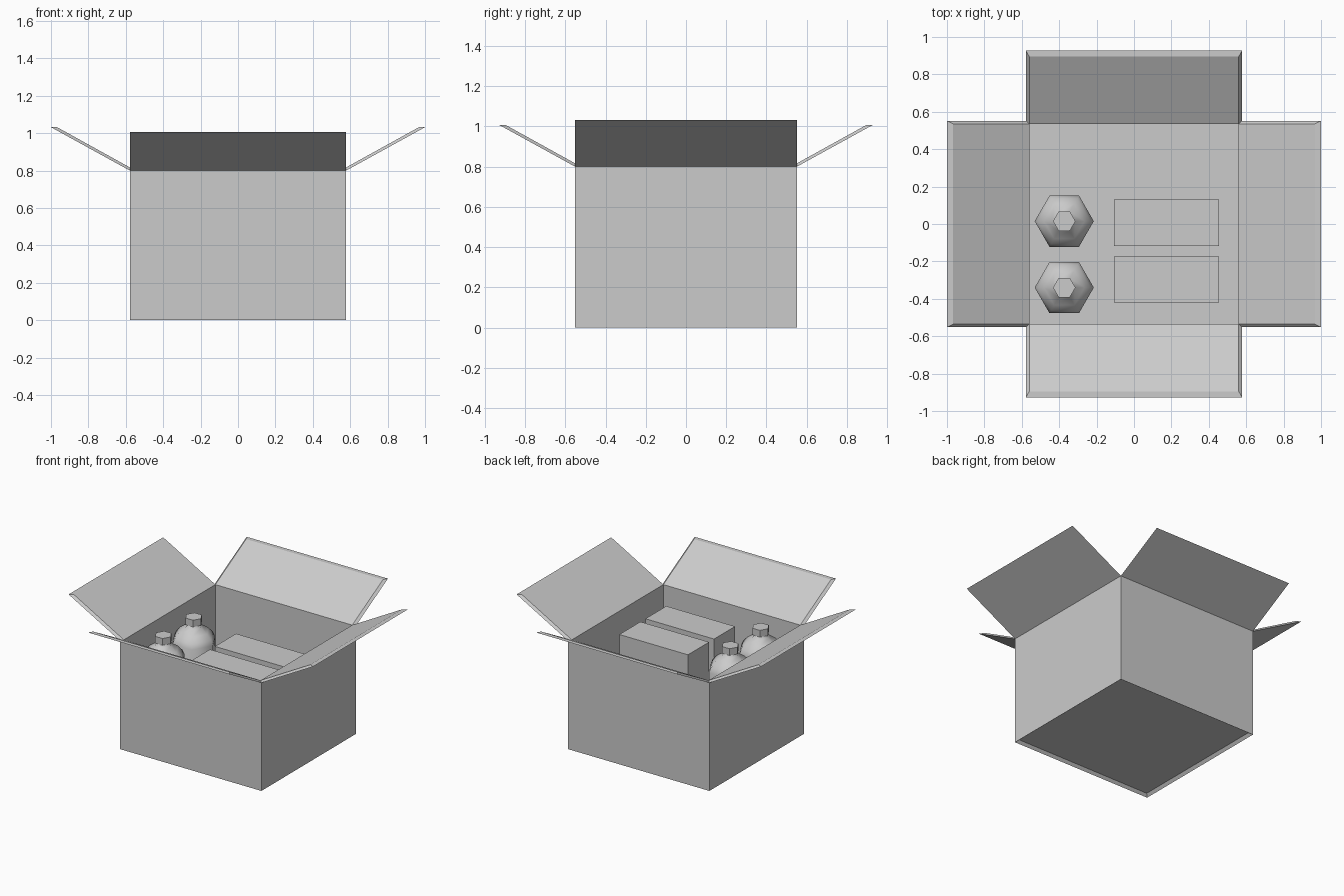
import bpy, bmesh
from math import cos, sin, pi

if "Cube" in bpy.data.objects:
    bpy.data.objects.remove(bpy.data.objects["Cube"])

HX, HY, H = 0.578, 0.552, 0.80      # outer half sizes and wall height
IX, IY = 0.560, 0.535               # inner half sizes
FLOOR = 0.02


def make(name, verts, faces):
    me = bpy.data.meshes.new(name)
    bm = bmesh.new()
    vs = [bm.verts.new(v) for v in verts]
    for f in faces:
        bm.faces.new([vs[i] for i in f])
    bmesh.ops.recalc_face_normals(bm, faces=bm.faces[:])
    bm.to_mesh(me)
    bm.free()
    ob = bpy.data.objects.new(name, me)
    bpy.context.collection.objects.link(ob)
    return ob


def loft(name, rings, closed=False, caps=True):
    """Join rings of equal length; closed joins the last ring to the first."""
    n, m = len(rings[0]), len(rings)
    faces = []
    for r in range(m if closed else m - 1):
        a, b = r * n, ((r + 1) % m) * n
        faces += [(a + i, a + (i + 1) % n, b + (i + 1) % n, b + i) for i in range(n)]
    if caps and not closed:
        faces += [tuple(range(n)), tuple(range((m - 1) * n, m * n))]
    return make(name, [v for ring in rings for v in ring], faces)


def rect(x0, x1, y0, y1, z):
    return [(x0, y0, z), (x1, y0, z), (x1, y1, z), (x0, y1, z)]


def block(name, x0, x1, y0, y1, z0, z1):
    return loft(name, [rect(x0, x1, y0, y1, z0), rect(x0, x1, y0, y1, z1)])


# Carton walls, with mitred top and bottom rims
loft("carton_walls", [rect(-HX, HX, -HY, HY, 0), rect(-HX, HX, -HY, HY, H),
                      rect(-IX, IX, -IY, IY, H + 0.007),
                      rect(-IX, IX, -IY, IY, FLOOR)], closed=True)
block("carton_floor", -IX, IX, -IY, IY, FLOOR, FLOOR + 0.015)


# Open flaps: outer sheet plus inner sheet with inset edges
def flap(name, base, tip, inner_base, inner_tip, w, wi, place):
    outer = [(base[0], -w, base[1]), (tip[0], -w, tip[1]),
             (tip[0], w, tip[1]), (base[0], w, base[1])]
    inner = [(inner_base[0], -wi, inner_base[1]), (inner_tip[0], -wi, inner_tip[1]),
             (inner_tip[0], wi, inner_tip[1]), (inner_base[0], wi, inner_base[1])]
    loft(name, [[place(*v) for v in outer], [place(*v) for v in inner]])


for s, side, end in ((-1, "left", "front"), (1, "right", "back")):
    flap(side + "_flap", (HX, H), (1.0, 1.032), (IX, H + 0.007), (0.967, 1.032),
         HY, IY, lambda u, v, z: (s * u, v, z))
    flap(end + "_flap", (HY, H), (0.927, 1.006), (IY, H + 0.007), (0.895, 1.006),
         HX, IX, lambda u, v, z: (v, s * u, z))


# Six-sided bottles with smooth shoulders and faceted caps
def hexagon(cx, cy, r, z):
    return [(cx + r * cos(i * pi / 3), cy + r * sin(i * pi / 3), z) for i in range(6)]


body = [(0.158, FLOOR + 0.015), (0.158, 0.645), (0.142, 0.68),
        (0.108, 0.717), (0.06, 0.75), (0.05, 0.775)]
for n, cy in enumerate((0.015, -0.34), 1):
    b = loft(f"bottle_{n}", [hexagon(-0.373, cy, r, z) for r, z in body])
    bpy.ops.object.select_all(action='DESELECT')
    b.select_set(True)
    bpy.context.view_layer.objects.active = b
    bpy.ops.object.shade_smooth_by_angle(angle=1.1)
    loft(f"bottle_cap_{n}", [hexagon(-0.373, cy, 0.06, z) for z in (0.77, 0.82)])

# Packets standing beside the bottles
block("packet_1", -0.107, 0.455, -0.117, 0.13, FLOOR + 0.015, 0.72)
block("packet_2", -0.107, 0.455, -0.42, -0.175, FLOOR + 0.015, 0.72)
